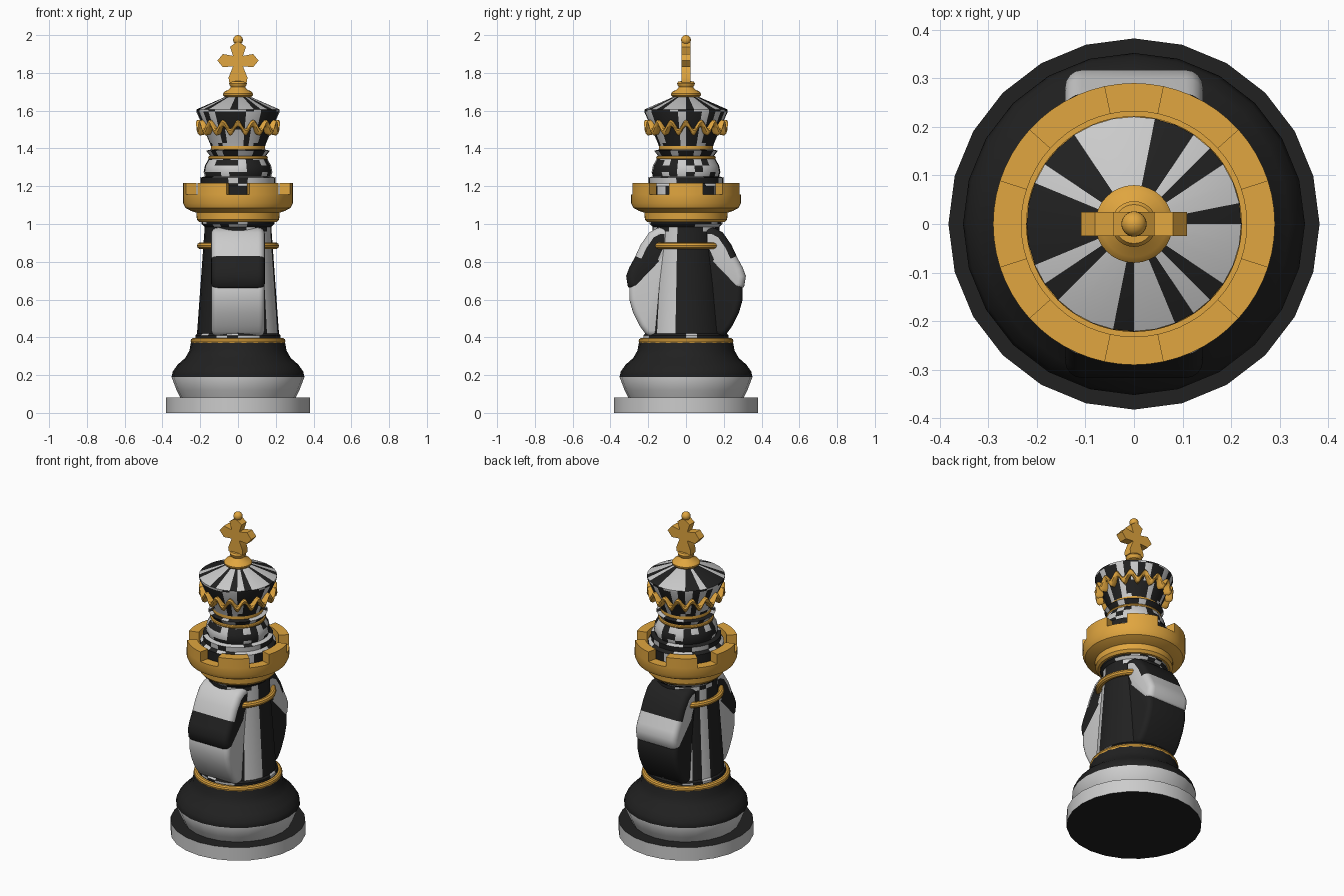
import bpy, bmesh, random
from math import sin, cos, pi, radians

if "Cube" in bpy.data.objects:
    bpy.data.objects.remove(bpy.data.objects["Cube"])

random.seed(4)


def material(name, rgb):
    m = bpy.data.materials.new(name)
    m.diffuse_color = (*rgb, 1)
    m.use_nodes = True
    m.node_tree.nodes["Principled BSDF"].inputs["Base Color"].default_value = m.diffuse_color
    return m


GOLD = material("gold", (0.75, 0.38, 0.05))
BLACK = material("black", (0.015, 0.015, 0.015))
WHITE = material("white", (0.6, 0.6, 0.6))


def finish(name, bm, mats, pick=None, angle=35):
    """Turn a bmesh into an object; pick(face) gives the material slot."""
    bmesh.ops.remove_doubles(bm, verts=bm.verts, dist=1e-5)
    bmesh.ops.recalc_face_normals(bm, faces=bm.faces)
    me = bpy.data.meshes.new(name)
    if pick:
        for f in bm.faces:
            f.material_index = pick(f)
    bm.to_mesh(me)
    bm.free()
    for m in mats:
        me.materials.append(m)
    ob = bpy.data.objects.new(name, me)
    bpy.context.collection.objects.link(ob)
    bpy.ops.object.select_all(action='DESELECT')
    ob.select_set(True)
    bpy.context.view_layer.objects.active = ob
    bpy.ops.object.shade_smooth_by_angle(angle=radians(angle))
    return ob


def lathe(name, prof, mats, n=24, pick=None, a0=0, a1=360, closed=False):
    """Revolve a (radius, z) profile about the z axis."""
    bm = bmesh.new()
    full = a1 - a0 == 360
    rows = []
    for i in range(n if full else n + 1):
        a = radians(a0 + (a1 - a0) * i / n)
        rows.append([bm.verts.new((r * cos(a), r * sin(a), z)) for r, z in prof])
    m = len(prof)
    for i in range(n):
        p, q = rows[i], rows[(i + 1) % len(rows)]
        for j in range(m if closed else m - 1):
            k = (j + 1) % m
            if prof[j][0] == 0:
                bm.faces.new((p[j], q[k], p[k]))
            elif prof[k][0] == 0:
                bm.faces.new((p[j], q[j], p[k]))
            else:
                bm.faces.new((p[j], q[j], q[k], p[k]))
    if not full:
        bm.faces.new(rows[0])
        bm.faces.new(rows[-1])
    return finish(name, bm, mats, pick)


def torus(name, r, z, t, n=48):
    prof = [(r + t * cos(2 * pi * i / 10), z + t * sin(2 * pi * i / 10)) for i in range(10)]
    return lathe(name, prof, [GOLD], n, closed=True)


def slab(name, pts, depth, axis, mats, pick=None, sign=1, bevel=0.0):
    """Extrude an outline symmetrically along x (axis 0) or y (axis 1)."""
    bm = bmesh.new()
    sides = []
    for s in (-depth, depth):
        sides.append([bm.verts.new((s, sign * u, z) if axis == 0 else (u, s, z)) for u, z in pts])
    bm.faces.new(sides[0])
    bm.faces.new(sides[1])
    for i in range(len(pts)):
        j = (i + 1) % len(pts)
        bm.faces.new((sides[0][i], sides[0][j], sides[1][j], sides[1][i]))
    bmesh.ops.recalc_face_normals(bm, faces=bm.faces)
    if bevel:
        edges = [e for e in bm.edges if e.calc_face_angle(0) > radians(45)]
        bmesh.ops.bevel(bm, geom=edges, offset=bevel, segments=4, profile=0.5, affect='EDGES')
    return finish(name, bm, mats, pick)


BW = [BLACK, WHITE]
scatter = lambda f: int(random.random() < 0.45)
mid = lambda f: f.calc_center_median().z

# base: white rim, white step, black bell
lathe("base_disc", [(0, 0), (0.382, 0), (0.382, 0.082), (0, 0.082)], BW,
      pick=lambda f: int(0.01 < mid(f) < 0.08))
lathe("base_bell", [(0, 0.08), (0.305, 0.08), (0.325, 0.12), (0.352, 0.19), (0.345, 0.22),
                    (0.32, 0.255), (0.28, 0.29), (0.257, 0.33), (0.247, 0.385), (0.22, 0.4), (0, 0.4)],
      BW, pick=lambda f: int(mid(f) < 0.19))
torus("lower_ring", 0.234, 0.38, 0.017)

# tapered body with a few white staves
lathe("body", [(0, 0.39), (0.226, 0.39), (0.226, 0.41), (0.217, 0.42), (0.178, 0.96),
               (0.178, 0.985), (0.192, 1.0), (0.192, 1.02), (0, 1.02)], BW,
      pick=lambda f: scatter(f) if random.random() < 0.6 else 0)
torus("upper_ring", 0.199, 0.885, 0.018)

# carved front and back heads, each with a chest below
head = [(0.08, 0.985), (0.15, 0.98), (0.195, 0.955), (0.24, 0.89), (0.268, 0.83), (0.27, 0.825),
        (0.30, 0.77), (0.317, 0.725), (0.308, 0.67), (0.28, 0.64), (0.25, 0.655), (0.12, 0.79), (0.08, 0.88)]
chest = [(0.08, 0.405), (0.205, 0.405), (0.245, 0.46), (0.28, 0.53), (0.3, 0.6), (0.3, 0.66),
         (0.285, 0.72), (0.2, 0.85), (0.08, 0.92)]
for name, sign, mats in (("front", -1, [BLACK, WHITE]), ("back", 1, [WHITE, BLACK])):
    slab(name + "_head", head, 0.142, 0, mats, lambda f: int(mid(f) > 0.83), sign, 0.035)
    slab(name + "_chest", chest, 0.14, 0, mats, lambda f: 1, sign, 0.03)

# battlement collar
lathe("collar", [(0.17, 1.01), (0.205, 1.01), (0.218, 1.025), (0.22, 1.06), (0.25, 1.07), (0.278, 1.085),
                 (0.29, 1.11), (0.29, 1.157), (0.232, 1.157), (0.232, 1.14), (0.17, 1.14)],
      [GOLD], 60, closed=True)
for i in range(6):
    lathe("battlement", [(0.232, 1.15), (0.29, 1.15), (0.29, 1.217), (0.232, 1.217)],
          [GOLD], 6, a0=60 * i - 18, a1=60 * i + 18, closed=True)

# neck
lathe("neck", [(0, 1.13), (0.215, 1.13), (0.215, 1.2), (0.198, 1.215), (0.2, 1.245), (0.175, 1.252),
               (0.182, 1.275), (0.175, 1.31), (0.158, 1.34), (0.148, 1.36), (0.168, 1.388),
               (0.14, 1.395), (0, 1.395)], BW, pick=scatter)
torus("collar_ring", 0.175, 1.235, 0.012)
torus("neck_ring", 0.147, 1.35, 0.011)
lathe("crown_band", [(0.12, 1.388), (0.144, 1.388), (0.144, 1.42), (0.12, 1.42)], [GOLD], 32, closed=True)

# flared crown with striped roof
lathe("crown", [(0, 1.4), (0.14, 1.4), (0.15, 1.43), (0.18, 1.5), (0.221, 1.595), (0.221, 1.606),
                (0.07, 1.672), (0, 1.68)], BW, 32, pick=scatter)

# wavy gold ribbon round the crown
bm = bmesh.new()
N = 192
rings = []
for i in range(N):
    a = 2 * pi * i / N
    z = 1.51 + 0.024 * cos(16 * a)
    rings.append([bm.verts.new((r * cos(a), r * sin(a), z + dz)) for r, dz in
                  ((0.176, -0.012), (0.205, -0.018), (0.217, -0.008), (0.222, 0.008), (0.215, 0.017), (0.18, 0.015))])
for i in range(N):
    p, q = rings[i], rings[(i + 1) % N]
    for j in range(6):
        k = (j + 1) % 6
        bm.faces.new((p[j], q[j], q[k], p[k]))
finish("crown_ribbon", bm, [GOLD])

# finial, cross and ball
lathe("finial", [(0, 1.665), (0.06, 1.665), (0.078, 1.68), (0.08, 1.69), (0.068, 1.703), (0.048, 1.712),
                 (0.038, 1.725), (0.045, 1.735), (0.047, 1.745), (0.04, 1.755), (0, 1.758)], [GOLD], 32)
half = [(0.046, 1.75), (0.05, 1.775), (0.026, 1.835), (0.08, 1.83), (0.109, 1.865),
        (0.08, 1.9), (0.026, 1.89), (0.042, 1.938), (0.012, 1.96)]
slab("cross", half + [(-x, z) for x, z in reversed(half)], 0.025, 1, [GOLD])
ball = [(0.026 * sin(pi * i / 12), 1.974 - 0.026 * cos(pi * i / 12)) for i in range(1, 12)]
lathe("ball", [(0, 1.948)] + ball + [(0, 2.0)], [GOLD], 24)
